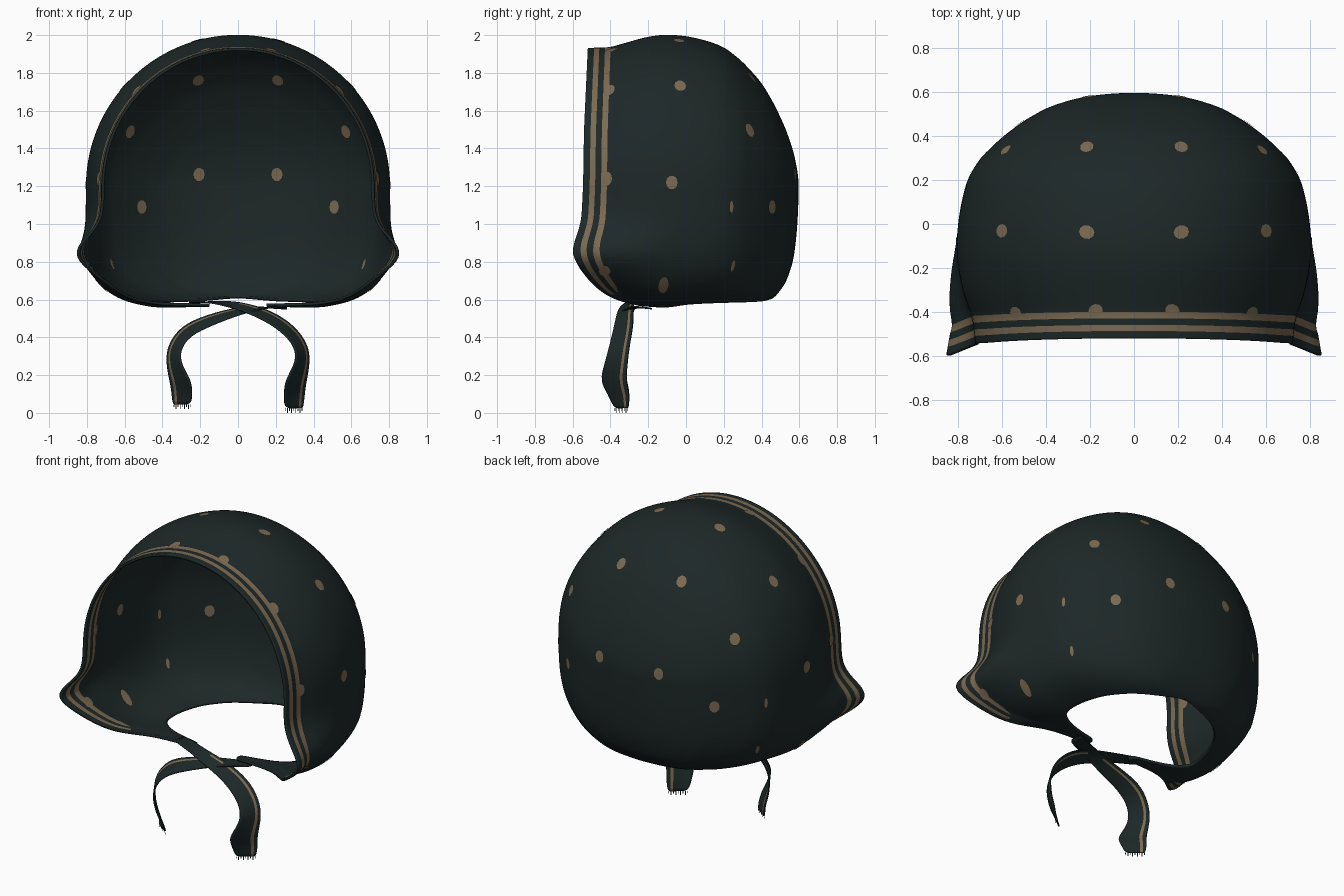
import bpy
import bmesh
import math
from mathutils import Vector
from mathutils.bvhtree import BVHTree

default_cube = bpy.data.objects.get("Cube")
if default_cube:
    bpy.data.objects.remove(default_cube, do_unlink=True)


def make_material(name, colour):
    material = bpy.data.materials.new(name)
    material.use_nodes = True
    material.diffuse_color = (*colour, 1)
    shader = material.node_tree.nodes["Principled BSDF"]
    shader.inputs["Base Color"].default_value = (*colour, 1)
    shader.inputs["Roughness"].default_value = 0.9
    return material


cloth = make_material("dark green cloth", (0.0125, 0.0205, 0.0205))
tan = make_material("tan print", (0.2, 0.145, 0.085))


def make_object(name, vertices, faces, face_materials=None):
    mesh = bpy.data.meshes.new(name)
    mesh.from_pydata(vertices, [], faces)
    mesh.materials.append(cloth)
    mesh.materials.append(tan)
    for polygon in mesh.polygons:
        polygon.use_smooth = True
        if face_materials:
            polygon.material_index = face_materials[polygon.index]
    obj = bpy.data.objects.new(name, mesh)
    bpy.context.collection.objects.link(obj)
    return obj


def add_subdivision(obj, levels):
    modifier = obj.modifiers.new("smooth cloth", "SUBSURF")
    modifier.levels = modifier.render_levels = levels


def add_thickness(obj, thickness, offset):
    modifier = obj.modifiers.new("cloth thickness", "SOLIDIFY")
    modifier.thickness = thickness
    modifier.offset = offset


def lookup(table, key):
    """Linear interpolation in rows sorted by their first value."""
    if key <= table[0][0]:
        return table[0][1:]
    for low, high in zip(table, table[1:]):
        if key <= high[0]:
            mix = (key - low[0]) / (high[0] - low[0])
            return [a + (b - a) * mix for a, b in zip(low[1:], high[1:])]
    return table[-1][1:]


# Bonnet shell: arches from the face rim to the back of the head
# depth, half width, top height, bottom height
sections = [
    (-0.52, 0.722, 1.933, 0.565), (-0.4, 0.735, 1.937, 0.56),
    (-0.32, 0.77, 1.96, 0.555), (-0.2, 0.8, 1.995, 0.55),
    (-0.1, 0.808, 2.005, 0.55), (0.05, 0.798, 1.993, 0.555),
    (0.2, 0.76, 1.94, 0.56), (0.3, 0.7, 1.86, 0.565),
    (0.4, 0.595, 1.75, 0.58), (0.47, 0.5, 1.63, 0.61),
    (0.53, 0.395, 1.5, 0.69), (0.57, 0.27, 1.38, 0.81),
    (0.587, 0.17, 1.3, 0.95), (0.594, 0.09, 1.25, 1.08),
    (0.597, 0, 1.2, 1.2)]
# height, how far the rim moves in depth
rim_shift = [
    (0.56, 0.3), (0.6, 0.13), (0.65, 0.05), (0.75, -0.035), (0.85, -0.095),
    (1.0, -0.035), (1.2, -0.025), (1.5, -0.02), (1.93, 0)]
depths = [-0.52, -0.485, -0.46, -0.428, -0.402, -0.36, -0.31, -0.25, -0.18,
          -0.1, 0, 0.1, 0.2, 0.25, 0.3, 0.35, 0.4, 0.44, 0.47, 0.5, 0.53,
          0.553, 0.57, 0.587, 0.594, 0.597]
STEPS = 64
MIDDLE = 1.2
STRIPE_ROWS = (1, 3)


def neck_gap(depth):
    gap = 0.5 * math.sqrt(max(0, 1 - (depth / 0.45) ** 2))
    return max(gap, 0.15) if depth < 0 else gap


def shell_point(depth, step):
    width, top, bottom = lookup(sections, depth)
    half_gap = math.atan2(neck_gap(depth), max(width, 0.01))
    if neck_gap(depth) == 0:
        half_gap = 0
    angle = -math.pi / 2 + half_gap + (2 * math.pi - 2 * half_gap) * step / STEPS
    c, s = math.cos(angle), math.sin(angle)
    power = 2 if s > 0 else 4.2 - 2.4 * depth
    radius = (abs(c) ** power + abs(s) ** power) ** (-1 / power)
    x = width * c * radius
    z = MIDDLE + s * radius * ((top - MIDDLE) if s > 0 else (MIDDLE - bottom))
    # flared cheeks and curved rim
    flare = min(1, max(0, (-0.05 - depth) / 0.47))
    if abs(x) > 0.3:
        x += math.copysign(0.155 * flare * math.exp(-((z - 0.84) / 0.12) ** 2), x)
    fade = max(0, -depth / 0.52)
    return x, depth + lookup(rim_shift, z)[0] * fade, z


vertices = [shell_point(d, k) for d in depths for k in range(STEPS + 1)]
faces, colours = [], []
row = STEPS + 1
for i in range(len(depths) - 1):
    for k in range(STEPS):
        a = i * row + k
        faces.append((a, a + row, a + row + 1, a + 1))
        colours.append(int(i in STRIPE_ROWS and vertices[a][2] > 0.6))
shell = make_object("bonnet_shell", vertices, faces, colours)

# Close the seam and pole at the back
bm = bmesh.new()
bm.from_mesh(shell.data)
bmesh.ops.remove_doubles(bm, verts=bm.verts, dist=0.0005)
bm.to_mesh(shell.data)
bm.free()
add_subdivision(shell, 2)
surface = BVHTree.FromObject(shell, bpy.context.evaluated_depsgraph_get())
SHELL_THICKNESS = 0.015
add_thickness(shell, SHELL_THICKNESS, -1)

# Printed dots, lying on the outside and the inside of the cloth
round_dots = [
    (0.21, 0.58, 1.265), (0.22, 0.37, 1.79), (0.59, 0.345, 1.5),
    (0.51, 0.44, 1.09), (0.61, -0.03, 1.74), (0.81, -0.075, 1.22),
    (0.22, -0.035, 1.99), (0.18, -0.4, 1.94), (0.55, -0.41, 1.72),
    (0.74, -0.42, 1.24), (0.78, -0.43, 0.75)]
creased_dots = [(0.77, 0.26, 1.09), (0.7, 0.26, 0.77)]
tall_dots = [(0.72, -0.12, 0.68)]
SIDES = 10


def dot_plates(centre, width, height, vertices, faces):
    point, normal, _, _ = surface.find_nearest(Vector(centre))
    across = normal.cross(Vector((0, 0, 1))).normalized()
    along = across.cross(normal)
    for lift in (0.004, -SHELL_THICKNESS - 0.004):
        start = len(vertices)
        for k in range(SIDES + 1):
            angle = 2 * math.pi * k / SIDES
            offset = (across * math.cos(angle) * width
                      + along * math.sin(angle) * height)
            target = point + offset if k < SIDES else point
            spot, spot_normal, _, _ = surface.find_nearest(target)
            vertices.append(spot + spot_normal * lift)
        for k in range(SIDES):
            triangle = (start + SIDES, start + k, start + (k + 1) % SIDES)
            faces.append(triangle if lift < 0 else triangle[::-1])


dot_vertices, dot_faces = [], []
for group, width, height in ((round_dots, 0.031, 0.037),
                             (creased_dots, 0.011, 0.032),
                             (tall_dots, 0.027, 0.06)):
    for x, y, z in group:
        for side in (1, -1):
            dot_plates((x * side, y, z), width, height, dot_vertices, dot_faces)
make_object("printed_dots", dot_vertices, dot_faces, [1] * len(dot_faces))

# Chin ties: outer and inner edge of one ribbon, crossing under the chin
ribbon = [
    ((-0.26, -0.17, 0.565), (-0.26, -0.28, 0.58)),
    ((-0.13, -0.23, 0.575), (-0.13, -0.32, 0.57)),
    ((0, -0.28, 0.575), (0, -0.36, 0.535)),
    ((0.17, -0.28, 0.53), (0.14, -0.37, 0.48)),
    ((0.3, -0.28, 0.46), (0.26, -0.39, 0.41)),
    ((0.37, -0.3, 0.36), (0.31, -0.41, 0.33)),
    ((0.38, -0.31, 0.27), (0.305, -0.43, 0.26)),
    ((0.36, -0.32, 0.17), (0.25, -0.455, 0.17)),
    ((0.35, -0.3, 0.1), (0.245, -0.41, 0.1)),
    ((0.345, -0.305, 0.025), (0.245, -0.38, 0.025))]
bands = (0, 0.16, 0.2, 0.6, 1)
THREADS = 9

for side, name in ((1, "left"), (-1, "right")):
    tie_vertices, tie_faces, tie_colours = [], [], []
    for i, (outer, inner) in enumerate(ribbon):
        for band in bands:
            p = Vector(outer).lerp(Vector(inner), band)
            lift = 0.02 if side < 0 and p.z < 0.15 else 0
            shift = 0.015 * side if i < 4 else 0
            tie_vertices.append((p.x * side, p.y, p.z + lift + shift))
    count = len(bands)
    for i in range(len(ribbon) - 1):
        for k in range(count - 1):
            a = i * count + k
            tie_faces.append((a, a + 1, a + count + 1, a + count))
            tie_colours.append(int(k == 1 and i > 1))
    tie = make_object(name + "_chin_tie", tie_vertices, tie_faces, tie_colours)
    add_subdivision(tie, 2)
    add_thickness(tie, 0.008, 0)

    # Frayed threads at the end of the tie
    start, end = Vector(tie_vertices[-count]), Vector(tie_vertices[-1])
    thread_vertices, thread_faces = [], []
    for k in range(THREADS):
        p = start.lerp(end, (k + 0.5) / THREADS)
        half = (end - start) * 0.02
        drop = Vector((0, 0, 0.025 if k % 2 else 0.015))
        n = len(thread_vertices)
        thread_vertices += [p - half, p + half, p + half - drop, p - half - drop]
        thread_faces.append((n, n + 1, n + 2, n + 3))
    make_object(name + "_tie_fringe", thread_vertices, thread_faces)
